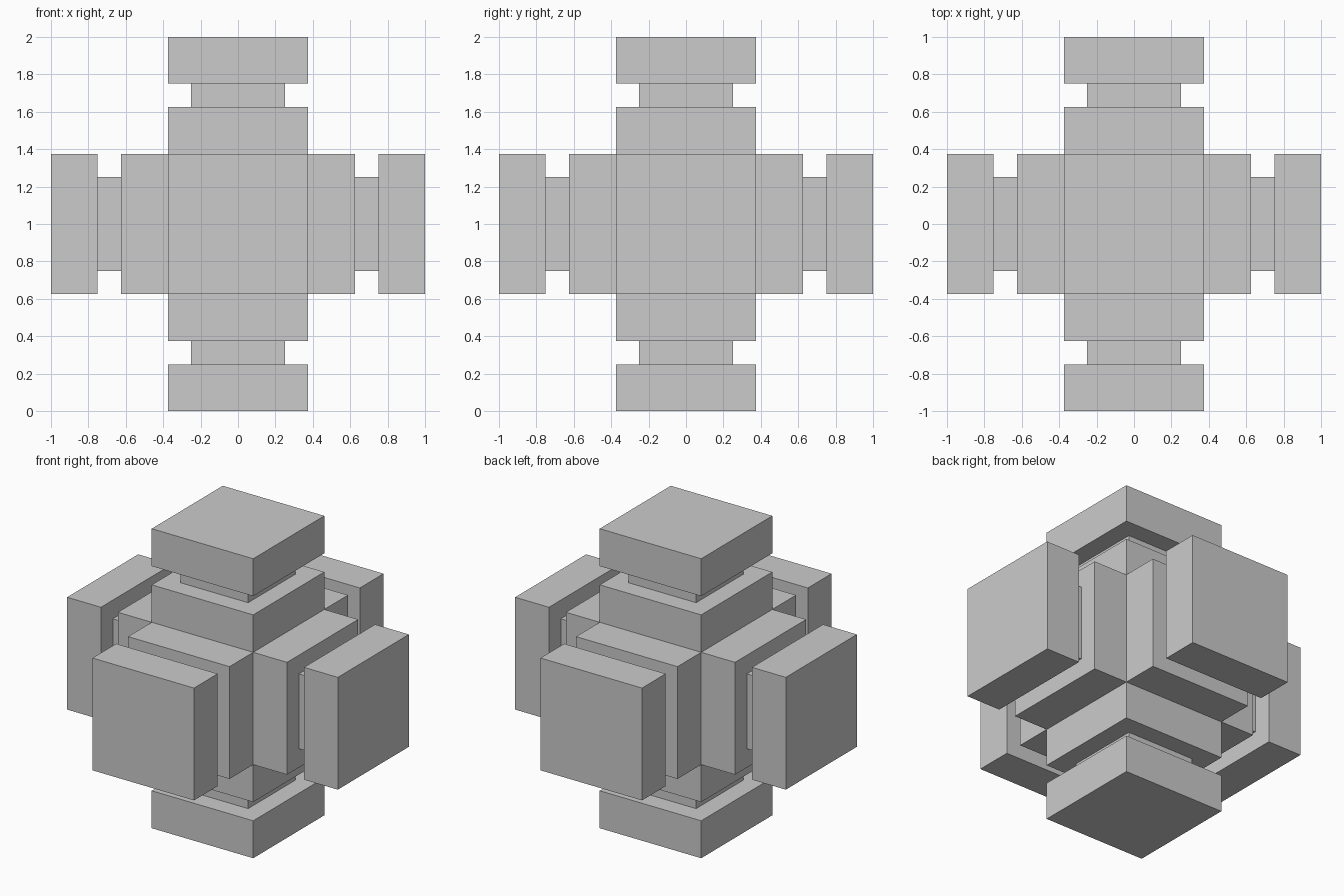
import bpy
import bmesh
from mathutils import Vector

if "Cube" in bpy.data.objects:
    bpy.data.objects.remove(bpy.data.objects["Cube"])

# Arm profile: (distance from centre, half width) for each extrusion step
ARM = [
    (0.625, 0.375),  # thick arm
    (0.625, 0.25),   # step in to neck
    (0.75, 0.25),    # neck
    (0.75, 0.375),   # step out to end cap
    (1.0, 0.375),    # end cap
]

# Central cube, with all six faces extruded along the arm profile
bm = bmesh.new()
bmesh.ops.create_cube(bm, size=0.75)
faces = list(bm.faces)
half = 0.375
for dist, new_half in ARM:
    faces = bmesh.ops.extrude_discrete_faces(bm, faces=faces)["faces"]
    for f in faces:
        centre = f.calc_center_median()
        axis = centre.normalized()
        for v in f.verts:
            v.co = axis * dist + (v.co - centre) * (new_half / half)
    half = new_half

# Stand the block on the ground
bmesh.ops.translate(bm, verts=bm.verts, vec=Vector((0, 0, 1)))
bmesh.ops.recalc_face_normals(bm, faces=bm.faces)

mesh = bpy.data.meshes.new("six_armed_block")
bm.to_mesh(mesh)
bm.free()
block = bpy.data.objects.new("six_armed_block", mesh)
bpy.context.collection.objects.link(block)
